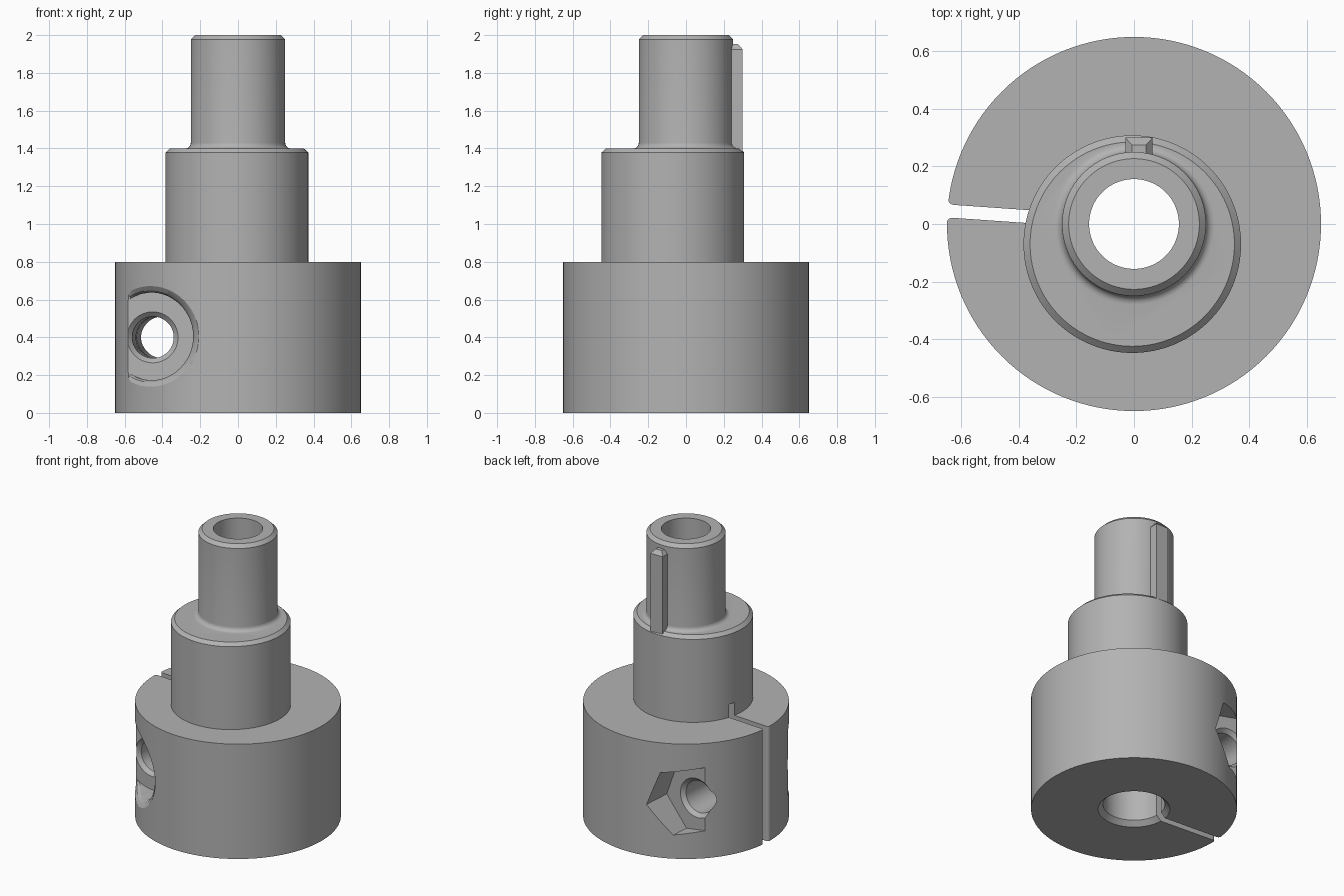
import bpy, bmesh, math
from mathutils import Matrix

if "Cube" in bpy.data.objects:
    bpy.data.objects.remove(bpy.data.objects["Cube"])

TILT = Matrix.Rotation(math.radians(-4), 4, 'Z')   # clamp slot and screw share this turn
R = 0.65                                           # clamp body radius
SEG = 128

steel = bpy.data.materials.new("grey steel")
steel.diffuse_color = (0.45, 0.45, 0.45, 1)
steel.use_nodes = True
steel.node_tree.nodes["Principled BSDF"].inputs["Base Color"].default_value = steel.diffuse_color


def loft(name, rings, matrix=Matrix()):
    """Closed solid through rings that all have the same number of points."""
    bm = bmesh.new()
    loops = [[bm.verts.new(p) for p in ring] for ring in rings]
    n = len(loops[0])
    for a, b in zip(loops, loops[1:]):
        for i in range(n):
            j = (i + 1) % n
            bm.faces.new((a[i], a[j], b[j], b[i]))
    bm.faces.new(loops[0][::-1])
    bm.faces.new(loops[-1])
    bmesh.ops.recalc_face_normals(bm, faces=bm.faces)
    bm.transform(matrix)
    mesh = bpy.data.meshes.new(name)
    bm.to_mesh(mesh)
    bm.free()
    mesh.materials.append(steel)
    ob = bpy.data.objects.new(name, mesh)
    bpy.context.collection.objects.link(ob)
    return ob


def turned(name, profile, cx=0, cy=0):
    """Upright turned part from (radius, height) pairs."""
    return loft(name, [[(cx + r * math.cos(2 * math.pi * i / SEG),
                         cy + r * math.sin(2 * math.pi * i / SEG), z)
                        for i in range(SEG)] for r, z in profile])


def across(name, profile, sides=64, turn=0.0, cx=-0.43, cz=0.4):
    """Sideways cutter along y from (radius, y) pairs, turned with the slot."""
    return loft(name, [[(cx + r * math.cos(turn + 2 * math.pi * i / sides), y,
                         cz + r * math.sin(turn + 2 * math.pi * i / sides))
                        for i in range(sides)] for r, y in profile], TILT)


def boolean(target, tool, operation):
    mod = target.modifiers.new("cut", 'BOOLEAN')
    mod.object, mod.operation, mod.solver = tool, operation, 'EXACT'
    bpy.context.view_layer.update()
    graph = bpy.context.evaluated_depsgraph_get()
    mesh = bpy.data.meshes.new_from_object(target.evaluated_get(graph))
    target.modifiers.clear()
    target.data = mesh
    bpy.data.objects.remove(tool)


# Clamp body, off-centre collar and hollow shaft with a filleted foot
body = turned("clamp_body", [(R, 0), (R, 0.8)])
collar = turned("collar", [(0.378, 0.7), (0.378, 1.378), (0.355, 1.4)], -0.006, -0.07)
fillet = [(0.28 - 0.03 * math.sin(a), 1.43 - 0.03 * math.cos(a))
          for a in (math.pi / 2 * k / 6 for k in range(7))]
shaft = turned("shaft", [(0.28, 1.3)] + fillet + [(0.25, 1.977), (0.227, 2.0)])
boolean(body, collar, 'UNION')
boolean(body, shaft, 'UNION')

# Stepped bore with a chamfered mouth
boolean(body, turned("bore", [(0.237, -0.01), (0.195, 0.032), (0.195, 0.86),
                              (0.156, 0.9), (0.156, 2.1)]), 'DIFFERENCE')

# Clamp slot with rounded outer lips
w, lip = 0.0225, 0.02
half = [(-0.1, w), (-R + lip, w)]
half += [(-R + lip - lip * math.sin(a), w + lip - lip * math.cos(a))
         for a in (math.pi / 2 * k / 5 for k in range(1, 6))]
half += [(-0.75, w + lip)]
outline = half + [(x, -y) for x, y in reversed(half)]
boolean(body, loft("slot", [[(x, y, z) for x, y in outline] for z in (-0.1, 0.89)],
                   TILT), 'DIFFERENCE')

# Screw hole with a chamfered entry
boolean(body, across("screw_hole", [(0.145, -0.34), (0.11, -0.305), (0.11, 0.395),
                                    (0.145, 0.43)]), 'DIFFERENCE')


# Screw head pocket whose rim flares where it meets the round body
def pocket_ring(r, lift):
    ring = []
    for i in range(72):
        a = 2 * math.pi * i / 72
        x = -0.43 + r * math.cos(a)
        rim = math.sqrt(max(R * R - x * x, 0))
        ring.append((x, -max(0.335, rim + lift), 0.405 + r * math.sin(a)))
    return ring


floor = [(x, -0.33, z) for x, _, z in pocket_ring(0.232, 0)]
outer = [(x, -0.9, z) for x, _, z in pocket_ring(0.285, 0)]
boolean(body, loft("head_pocket", [floor, pocket_ring(0.232, -0.05),
                                   pocket_ring(0.243, -0.02), pocket_ring(0.272, 0.005),
                                   outer], TILT), 'DIFFERENCE')

# Hexagonal nut pocket at the back
boolean(body, across("nut_pocket", [(0.25, 0.42), (0.25, 0.9)], 6,
                     math.radians(-10)), 'DIFFERENCE')

# Drive key with a bevelled top
key = loft("drive_key", [[(x0, 0.21, z), (x1, 0.21, z), (x1, y, z), (x0, y, z)]
                         for x0, x1, y, z in ((-0.03, 0.065, 0.3, 1.36),
                                              (-0.03, 0.065, 0.3, 1.925),
                                              (-0.007, 0.042, 0.275, 1.952))])

# Smooth round walls, crisp edges
for ob in (body, key):
    bpy.ops.object.select_all(action='DESELECT')
    ob.select_set(True)
    bpy.context.view_layer.objects.active = ob
    bpy.ops.object.shade_smooth_by_angle(angle=math.radians(25))
